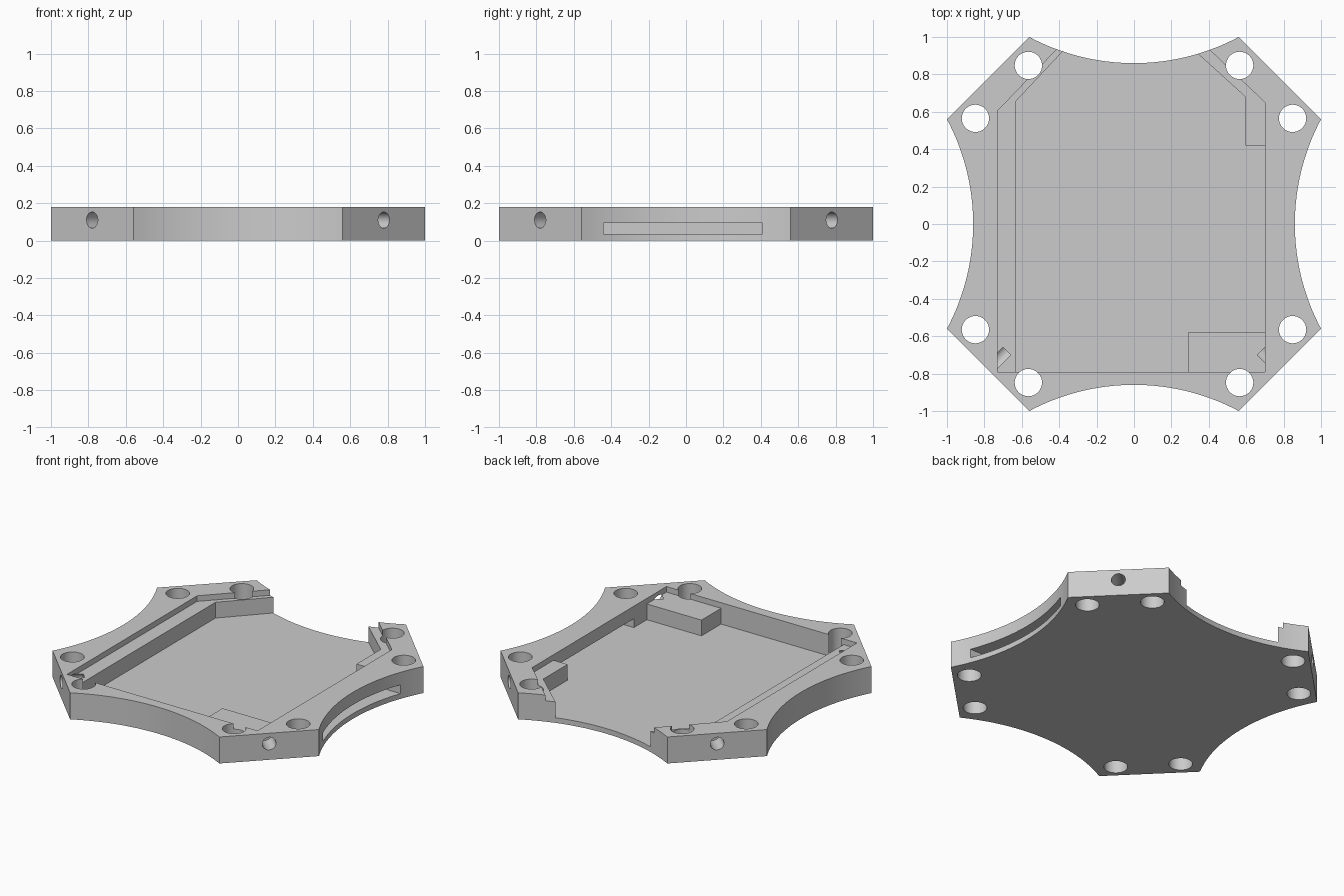
import bpy
import bmesh
from math import atan2, cos, sin, sqrt
from mathutils import Matrix, Vector

cube = bpy.data.objects.get("Cube")
if cube:
    bpy.data.objects.remove(cube, do_unlink=True)

HEIGHT, FLOOR, LEDGE = 0.18, 0.035, 0.142
CORNER, WAIST = 0.56, 0.86
ABOVE = 0.3

grey = bpy.data.materials.new("plain_grey")
grey.use_nodes = True
colour = (0.6, 0.6, 0.6, 1)
grey.diffuse_color = colour
grey.node_tree.nodes["Principled BSDF"].inputs["Base Color"].default_value = colour


def make_object(name, bm):
    bmesh.ops.recalc_face_normals(bm, faces=bm.faces)
    mesh = bpy.data.meshes.new(name)
    bm.to_mesh(mesh)
    bm.free()
    mesh.materials.append(grey)
    obj = bpy.data.objects.new(name, mesh)
    bpy.context.collection.objects.link(obj)
    return obj


def prism(name, outline, bottom, top):
    bm = bmesh.new()
    face = bm.faces.new([bm.verts.new((x, y, bottom)) for x, y in outline])
    result = bmesh.ops.extrude_face_region(bm, geom=[face])
    verts = [v for v in result["geom"] if isinstance(v, bmesh.types.BMVert)]
    bmesh.ops.translate(bm, verts=verts, vec=(0, 0, top - bottom))
    return make_object(name, bm)


def cylinder(name, start, end, radius):
    start, end = Vector(start), Vector(end)
    axis = end - start
    turn = axis.to_track_quat("Z", "Y").to_matrix().to_4x4()
    bm = bmesh.new()
    bmesh.ops.create_cone(bm, cap_ends=True, segments=40, radius1=radius,
                          radius2=radius, depth=axis.length,
                          matrix=Matrix.Translation((start + end) / 2) @ turn)
    return make_object(name, bm)


def cut(target, cutter):
    cutter.hide_render = True
    mod = target.modifiers.new("cut", "BOOLEAN")
    mod.operation = "DIFFERENCE"
    mod.solver = "EXACT"
    mod.object = cutter
    bpy.context.view_layer.objects.active = target
    bpy.ops.object.modifier_apply(modifier=mod.name)
    bpy.data.objects.remove(cutter, do_unlink=True)


# Eight-cornered outline: four straight diagonals joined by inward arcs
sag = 1 - WAIST
radius = (CORNER ** 2 + sag ** 2) / (2 * sag)
centre = WAIST + radius
half = atan2(CORNER, sqrt(radius ** 2 - CORNER ** 2))
STEPS = 32
outline = []
for quarter in range(4):
    for i in range(STEPS + 1):
        a = half * (1 - 2 * i / STEPS)
        x, y = radius * sin(a), centre - radius * cos(a)
        for _ in range(quarter):
            x, y = -y, x
        outline.append((x, y))
tray = prism("tray", outline, 0, HEIGHT)

# Shallow recess down to the ledges, open at the back
cut(tray, prism("ledge_recess", [
    (-0.73, -0.79), (0.70, -0.79), (0.70, 0.65), (0.10, 1.22),
    (-0.09, 1.27), (-0.73, 0.604)], LEDGE, ABOVE))

# Deep pocket that leaves the side ledges and the corner block standing
cut(tray, prism("deep_pocket", [
    (-0.63, -0.79), (0.29, -0.79), (0.29, -0.58), (0.70, -0.58),
    (0.70, 0.42), (0.595, 0.42), (0.595, 0.68), (0.09, 1.139),
    (-0.13, 1.19), (-0.63, 0.658)], FLOOR, ABOVE))

# Slot through the side wall
cut(tray, prism("side_slot", [
    (0.66, -0.44), (1.1, -0.44), (1.1, 0.41), (0.66, 0.41)], FLOOR, 0.095))

# Vertical bolt holes and one sideways screw hole per corner
for sx in (-1, 1):
    for sy in (-1, 1):
        for x, y in ((0.565, 0.848), (0.848, 0.565)):
            cut(tray, cylinder("bolt_hole", (sx * x, sy * y, -0.1),
                               (sx * x, sy * y, ABOVE), 0.073))
        cut(tray, cylinder("screw_hole", (sx * 0.68, sy * 0.68, 0.11),
                           (sx * 0.9, sy * 0.9, 0.11), 0.043))

# Smooth curved walls, crisp edges
bpy.ops.object.select_all(action="DESELECT")
tray.select_set(True)
bpy.context.view_layer.objects.active = tray
bpy.ops.object.shade_smooth_by_angle(angle=0.4)
